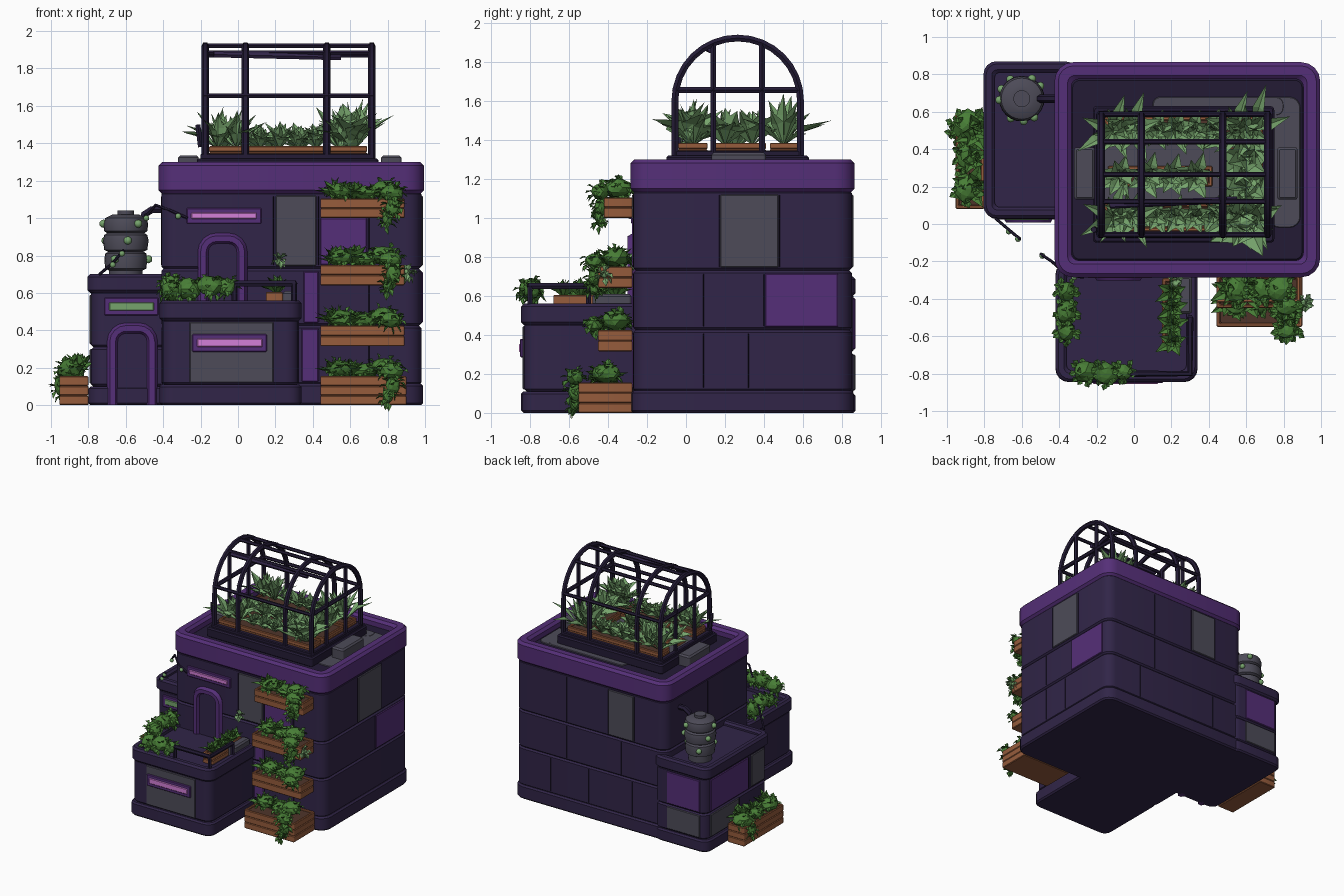
import bpy, bmesh, math, random
from mathutils import Vector, Matrix

if "Cube" in bpy.data.objects:
    bpy.data.objects.remove(bpy.data.objects["Cube"])

random.seed(4)
lin = lambda c: (c / 255 / 12.92) if c < 10 else ((c / 255 + 0.055) / 1.055) ** 2.4
MATS = {}
for n, c in dict(wall_indigo=(49, 37, 72), purple=(85, 47, 120), grey=(77, 75, 88), dark_frame=(35, 27, 53),
                 pink_glow=(212, 128, 216), wood=(150, 92, 60), soil=(78, 52, 42), bush_green=(72, 126, 54),
                 leaf_green=(118, 164, 108), joint_black=(20, 15, 30)).items():
    MATS[n] = bpy.data.materials.new(n)
    MATS[n].diffuse_color = (*[lin(v) for v in c], 1)


def finish(bm, name, mat, smooth=0.6, fix=True):
    if fix:
        bmesh.ops.recalc_face_normals(bm, faces=bm.faces)
    me = bpy.data.meshes.new(name)
    bm.to_mesh(me)
    bm.free()
    me.materials.append(MATS[mat])
    if smooth:
        me.shade_smooth()
        me.set_sharp_from_angle(angle=smooth)
    ob = bpy.data.objects.new(name, me)
    bpy.context.collection.objects.link(ob)
    return ob


def block(name, x0, x1, y0, y1, z0, z1, mat, r=0.07, b=0.012, rim=0, depth=0):
    """Rounded block with soft edges; rim and depth hollow the top into a tray."""
    prof = [(b, z0), (0, z0 + b), (0, z1 - b), (b, z1)]
    if rim:
        prof += [(rim - b, z1), (rim, z1 - b), (rim, z1 - depth)]
    bm = bmesh.new()
    loops = []
    for ins, z in prof:
        rr, ring = max(r - ins, r * 0.4), []
        for k, (cx, cy) in enumerate([(x1, y1), (x0, y1), (x0, y0), (x1, y0)]):
            sx, sy = (1, -1, -1, 1)[k], (1, 1, -1, -1)[k]
            for i in range(5):
                a = math.pi / 2 * (k + i / 4)
                ring.append(bm.verts.new((cx - sx * (ins + rr) + rr * math.cos(a),
                                          cy - sy * (ins + rr) + rr * math.sin(a), z)))
        loops.append(ring)
    for A, B in zip(loops, loops[1:]):
        for i in range(20):
            bm.faces.new((A[i], A[(i + 1) % 20], B[(i + 1) % 20], B[i]))
    bm.faces.new(loops[0][::-1])
    bm.faces.new(loops[-1])
    return finish(bm, name, mat)


def plate(name, side, at, u0, u1, z0, z1, mat, t=0.008):
    """Flat panel on a wall: side is the wall's outward direction."""
    s = 1 if side[0] == '+' else -1
    size = (0.02 + t, u1 - u0, z1 - z0) if side[1] == 'x' else (u1 - u0, 0.02 + t, z1 - z0)
    n, u = at + s * (t - 0.02) / 2, (u0 + u1) / 2
    loc = (n, u, (z0 + z1) / 2) if side[1] == 'x' else (u, n, (z0 + z1) / 2)
    bm = bmesh.new()
    bmesh.ops.create_cube(bm, size=1, matrix=Matrix.Translation(loc) @ Matrix.Diagonal((*size, 1)))
    bmesh.ops.bevel(bm, geom=bm.edges[:], offset=0.005, segments=1, affect='EDGES')
    return finish(bm, name, mat, 0)


def tube(name, pts, r, mat):
    cu = bpy.data.curves.new(name, 'CURVE')
    cu.dimensions, cu.bevel_depth, cu.bevel_resolution, cu.use_fill_caps = '3D', r, 1, True
    sp = cu.splines.new('POLY')
    sp.points.add(len(pts) - 1)
    for p, q in zip(sp.points, pts):
        p.co = (*q, 1)
    tmp = bpy.data.objects.new(name, cu)
    bpy.context.collection.objects.link(tmp)
    me = bpy.data.meshes.new_from_object(tmp.evaluated_get(bpy.context.evaluated_depsgraph_get()))
    bpy.data.objects.remove(tmp)
    bm = bmesh.new()
    bm.from_mesh(me)
    return finish(bm, name, mat, 0.9)


def leaf(bm, p, d, length, width):
    d = d.normalized()
    side = d.cross(Vector((random.uniform(-.3, .3), random.uniform(-.3, .3), 1)))
    side = (side if side.length > 0.1 else Vector((1, 0, 0))).normalized() * width / 2
    up = side.cross(d).normalized() * width * 0.25
    tip = p + d * length - Vector((0, 0, length * 0.15))
    v = [bm.verts.new(c) for c in (p, p + d * length * .5 + side + up, p + d * length * .5,
                                   p + d * length * .5 - side + up, tip)]
    for f in ((0, 1, 2), (0, 2, 3), (2, 1, 4), (2, 4, 3)):
        bm.faces.new([v[i] for i in f])


def foliage(name, mat, bushes=(), rosettes=()):
    """Bushes: x,y,z,rx,ry,rz lumps with leaves. Rosettes: x,y,z,height,leaf width fans."""
    bm = bmesh.new()
    for x, y, z, rx, ry, rz in bushes:
        c = Vector((x, y, z))
        vs = bmesh.ops.create_icosphere(bm, subdivisions=2, radius=1)['verts']
        for v in vs:
            n = v.co.copy()
            v.co = c + Vector((n.x * rx, n.y * ry, n.z * rz)) * random.uniform(.8, 1)
        for v in vs[::2]:
            n = (v.co - c).normalized()
            leaf(bm, c + (v.co - c) * .85, n + Vector([random.uniform(-.8, .8) for _ in 'xyz']), 0.045, 0.035)
    for x, y, z, h, w in rosettes:
        for i in range(13):
            a, t = i * 2.4, 0.12 + 0.07 * i
            leaf(bm, Vector((x, y, z)), Vector((math.cos(a) * t, math.sin(a) * t, 1.05 - t * .5)),
                 h * random.uniform(.85, 1.1), w)
    return finish(bm, name, mat, 0, False)


def planter(name, x0, x1, y0, y1, z0, z1, rows=2):
    h = (z1 - z0) / rows
    for i in range(rows):
        top = i == rows - 1
        block(f"{name}_plank_{i}", x0, x1, y0, y1, z0 + i * h, z0 + (i + 1) * h, 'wood', 0.01, 0.005,
              0.02 if top else 0, 0.02)
    block(name + "_soil", x0 + .02, x1 - .02, y0 + .02, y1 - .02, z1 - .03, z1 - .01, 'soil', 0.01, 0.002)


def door(name, x0, x1, z0, z1, y):
    r = 0.07
    arc = [(x0 + r - r * math.cos(a), y, z1 - r + r * math.sin(a)) for a in (0, .4, .8, 1.2, math.pi / 2)]
    tube(name + "_frame", [(x0, y, z0)] + arc + [(x0 + x1 - p[0], y, p[2]) for p in arc[::-1]] + [(x1, y, z0)],
         0.03, 'purple')
    plate(name + "_leaf", '-y', y, x0, x1, z0, z1 - 0.02, 'wall_indigo', 0.006)


# Main tower: stacked courses, plinth, parapet and roof floor
block("main_plinth", -.42, .99, -.28, .86, 0, .115, 'wall_indigo', .09)
for i, (a, b) in enumerate([(.11, .425), (.425, .73), (.73, 1.14)]):
    block(f"main_course_{i}", -.41, .98, -.27, .85, a, b, 'wall_indigo', .08)
block("parapet", -.425, .995, -.285, .865, 1.13, 1.3, 'purple', .1, .02, .09, .07)
block("roof_floor", -.34, .91, -.2, .78, 1.21, 1.245, 'dark_frame', .05)
block("roof_patch_right", .72, .89, -.02, .68, 1.22, 1.25, 'grey', .06, .004)
block("roof_patch_back", .1, .8, .58, .68, 1.22, 1.252, 'grey', .04, .004)
for i, x in enumerate((-.32, .765)):
    block(f"roof_vent_{i}", x, x + .11, .13, .41, 1.23, 1.335, 'grey', .015)

# Left annex and front annex
block("left_plinth", -.8, -.3, .025, .87, 0, .1, 'wall_indigo')
block("left_course_0", -.785, -.3, .04, .86, .1, .31, 'wall_indigo')
block("left_course_1", -.785, -.3, .04, .86, .31, .61, 'wall_indigo')
block("left_rim", -.805, -.3, .03, .87, .6, .7, 'wall_indigo', .07, .015, .06, .03)
block("front_plinth", -.42, .34, -.845, -.2, 0, .11, 'wall_indigo')
block("front_course", -.405, .325, -.83, -.2, .11, .46, 'wall_indigo')
block("front_rim", -.42, .34, -.845, -.2, .45, .56, 'wall_indigo', .08, .015, .06, .04)

# Joints between wall panels
R1, R2, R3 = (.125, .41), (.44, .715), (.745, 1.12)
for side, at, rows in (('+x', .98, (((.09, .32), R1), ((.09, .4), R2), ((.17, .48), R3))),
                       ('+y', .85, (((-.1, .3, .65), R1), ((0, .5), R2), ((-.12, .12, .5), R3))),
                       ('-y', -.27, (((.43, .7), R1), ((.43, .7), R2), ((.19, .43, .7), R3))),
                       ('-x', -.41, (((.3,), R3),)), ('-x', -.785, (((.42,), (.12, .3)), ((.3,), (.33, .59))))):
    for us, (a, b) in rows:
        for u in us:
            plate("wall_joint", side, at, u - .005, u + .005, a, b, 'joint_black', .002)

# Coloured wall panels
for name, *p in (("grey_panel_right", '+x', .98, .175, .475, *R3, 'grey'),
                 ("purple_panel_right", '+x', .98, .405, .78, *R2, 'purple'),
                 ("grey_panel_back", '+y', .85, -.115, .115, *R3, 'grey'),
                 ("grey_panel_front", '-y', -.27, .2, .42, *R3, 'grey'),
                 ("purple_panel_front", '-y', -.27, .44, .69, .75, 1.0, 'purple'),
                 ("purple_strip_low", '-y', -.27, .34, .43, *R1, 'purple'),
                 ("purple_strip_mid", '-y', -.27, .35, .43, *R2, 'purple'),
                 ("annex_grey_left", '-x', -.785, .43, .8, .115, .3, 'grey'),
                 ("annex_purple_left", '-x', -.785, .31, .8, .325, .59, 'purple'),
                 ("annex_grey_side", '-x', -.785, .1, .27, .33, .59, 'grey'),
                 ("annex_grey_back", '+y', .86, -.73, -.43, .115, .3, 'grey'),
                 ("annex_purple_back", '+y', .86, -.73, -.43, .325, .59, 'purple'),
                 ("front_grey_panel", '-y', -.83, -.26, .19, .12, .445, 'grey')):
    plate(name, *p)

# Glowing slot windows
for name, y, x0, x1, z0, z1, mat in (("annex_window", -.838, -.22, .13, .31, .355, 'pink_glow'),
                                     ("main_window", -.27, -.25, .1, .995, 1.03, 'pink_glow'),
                                     ("left_window", .04, -.69, -.45, .505, .55, 'leaf_green')):
    plate(name + "_frame", '-y', y, x0 - .025, x1 + .025, z0 - .025, z1 + .025, 'purple', .012)
    plate(name, '-y', y - .012, x0, x1, z0, z1, mat, .006)

door("terrace_door", -.185, .02, .5, .89, -.275)
door("annex_door", -.67, -.46, .0, .41, .035)

# Terrace railing
tube("terrace_rail", [(-.02, -.8, .65), (.3, -.8, .65), (.3, -.5, .65)], .018, 'dark_frame')
for p in ((-.02, -.8), (.3, -.8), (.3, -.5)):
    tube("rail_post", [(*p, .5), (*p, .65)], .016, 'dark_frame')
block("terrace_box", .24, .31, -.48, -.28, .5, .61, 'grey', .015)

# Greenhouse frame on the roof
block("greenhouse_base", -.22, .75, -.1, .63, 1.24, 1.32, 'dark_frame', .02, .01, .06, .02)
block("greenhouse_sill", -.2, .73, -.075, .605, 1.3, 1.345, 'dark_frame', .02, .006, .04, .02)
CY, CZ, GR = .265, 1.6, .322
arch = [(CY - GR * math.cos(i * math.pi / 16), CZ + GR * math.sin(i * math.pi / 16)) for i in range(17)]
arch = [(CY - GR, 1.3)] + arch + [(CY + GR, 1.3)]
for i, x in enumerate((-.175, .04, .475, .715)):
    tube(f"greenhouse_rib_{i}", [(x, y, z) for y, z in arch], .02, 'dark_frame')
for x in (-.175, .715):
    for y in (.14, .39):
        tube("end_mullion", [(x, y, 1.32), (x, y, CZ + math.sqrt(GR ** 2 - (y - CY) ** 2))], .017, 'dark_frame')
    tube("end_crossbar", [(x, CY - GR, 1.655), (x, CY + GR, 1.655)], .017, 'dark_frame')
for y, z in ((CY - GR, 1.655), (CY + GR, 1.655), (CY, CZ + GR), (.12, 1.885), (.44, 1.87)):
    tube("greenhouse_purlin", [(-.185, y, z), (.725, y, z)], .014, 'dark_frame')
tube("grow_lamp", [(-.13, .1, 1.875), (.55, .13, 1.86)], .018, 'wall_indigo')
tube("frame_handle", [(-.2, -.03, 1.38), (-.215, -.03, 1.5)], .016, 'dark_frame')

# Greenhouse beds and crops
block("greenhouse_deck", -.18, .71, -.05, .58, 1.28, 1.335, 'grey', .01)
planter("bed_front", -.155, .69, -.04, .11, 1.32, 1.385)
planter("bed_back", -.155, .69, .43, .575, 1.32, 1.385)
planter("bed_right", .5, .69, .13, .41, 1.32, 1.385)
planter("bed_middle", -.14, .42, .2, .31, 1.32, 1.36, 1)
crops = []
for x, h in ((-.11, .23), (-.01, .22), (.12, .13), (.22, .15), (.32, .14), (.42, .15), (.54, .25), (.63, .27)):
    crops += [(x, .04, 1.37, h, .06), (x, .5, 1.37, h + .02, .065)]
crops += [(x, .25, 1.35, .16, .07) for x in (-.08, .07, .2, .33)]
crops += [(.6, y, 1.37, .23, .1) for y in (.2, .34)]
foliage("greenhouse_crops", 'leaf_green', [(.6, .02, 1.46, .08, .06, .1)], crops + [(.6, .02, 1.38, .26, .14)])

# Wall planters with trailing bushes
tiers = ((.0, .155, -.55), (.315, .425, -.45), (.64, .75, -.45), (1.0, 1.105, -.42))
for i, (a, b, y) in enumerate(tiers):
    planter(f"wall_planter_{i}", .44, .89 if i else .9, y, -.275, a, b, 3 if i == 0 else 2)
    m, s = (y - .275) / 2, -.02
    vine = [(.82, y + s, b + .03, .07, .05, .045), (.83, y - .02, b - .05, .045, .035, .05),
            (.8, y - .02, b - .11, .03, .025, .04)]
    if i == 1:
        vine = vine[:1]
    foliage(f"wall_bush_{i}", 'bush_green', vine +
            [(.55, m, b + .04, .08, .08, .05), (.68, m, b + .03, .08, .07, .04), (.78, m, b + .05, .08, .08, .055)],
            [(.52, m, b - .01, .14, .06), (.62, m, b - .01, .15 if i == 2 else .12, .07), (.72, m, b - .01, .11, .05)])
foliage("wall_fruit", 'leaf_green', [(.905, -.42, .71, .022, .022, .022), (.22, -.29, .78, .012, .012, .012)])

# Ground planter on the left and terrace plants
planter("ground_planter", -.955, -.8, .08, .6, 0, .155, 3)
foliage("ground_bush", 'bush_green', [(-.89, .53, .18, .085, .09, .06), (-.9, .36, .18, .06, .07, .05),
                                      (-.9, .19, .19, .07, .09, .06), (-.95, .5, .1, .035, .06, .06)],
        [(-.86, .2, .15, .16, .07), (-.85, .5, .15, .17, .07), (-.86, .35, .15, .13, .06)])
foliage("terrace_bush", 'bush_green',
        [(-.26, -.79, .62, .075, .06, .065), (-.15, -.8, .64, .08, .065, .06), (-.06, -.79, .63, .06, .05, .05),
         (-.36, -.36, .62, .055, .06, .07), (-.36, -.47, .64, .06, .07, .06), (-.36, -.57, .61, .055, .06, .06)])
planter("terrace_planter", .15, .24, -.68, -.29, .5, .605)
foliage("terrace_leaves", 'bush_green', (), [(.21, y, .59, .12, .05) for y in (-.63, -.54, -.45, -.36)])

# Water barrel with pipe and pods
prof = [(0, .66), (.09, .66), (.09, .72), (.11, .73), (.115, .78), (.11, .81), (.095, .82), (.115, .83), (.122, .88),
        (.115, .91), (.1, .92), (.115, .93), (.12, .97), (.11, 1.0), (.07, 1.02), (.045, 1.02), (.045, 1.04), (0, 1.04)]
bm = bmesh.new()
vs = [bm.verts.new((-.6 + r, .67, z)) for r, z in prof]
es = [bm.edges.new(p) for p in zip(vs, vs[1:])]
bmesh.ops.spin(bm, geom=vs + es, cent=(-.6, .67, 0), axis=(0, 0, 1), angle=math.tau, steps=24)
bmesh.ops.remove_doubles(bm, verts=bm.verts, dist=1e-4)
finish(bm, "water_barrel", 'grey')
tube("barrel_pipe", [(-.51, .67, .97), (-.5, .67, 1.02), (-.46, .67, 1.045), (-.4, .67, 1.045)], .022, 'dark_frame')


def pods(name, pts, r):
    bm = bmesh.new()
    for p in pts:
        bmesh.ops.create_icosphere(bm, subdivisions=2, radius=r, matrix=Matrix.Translation(p))
    finish(bm, name, 'leaf_green', 1)


pods("barrel_pods", [(-.6 + .12 * math.cos(a), .67 + .12 * math.sin(a), z)
                     for z, o in ((.78, 0), (.88, .6), (.97, 1.1)) for a in (o, o + 2.1, o + 4.2)], .022)

# Hanging light cord, in two lengths
tube("cord_low", [(-.74, .03, .7), (-.67, -.03, .76), (-.61, -.08, .83)], .008, 'dark_frame')
tube("cord_high", [(-.5, -.16, 1.0), (-.44, -.2, 1.07), (-.36, -.27, 1.04), (-.27, -.285, 1.0)], .008, 'dark_frame')
pods("cord_bulbs", [(-.67, -.04, .75), (-.62, -.08, .81), (-.49, -.17, 1.0), (-.32, -.285, 1.01)], .016)

for m in bpy.data.materials:
    if m.users and not m.is_grease_pencil:
        m.use_nodes = True
        m.node_tree.nodes["Principled BSDF"].inputs["Base Color"].default_value = m.diffuse_color
